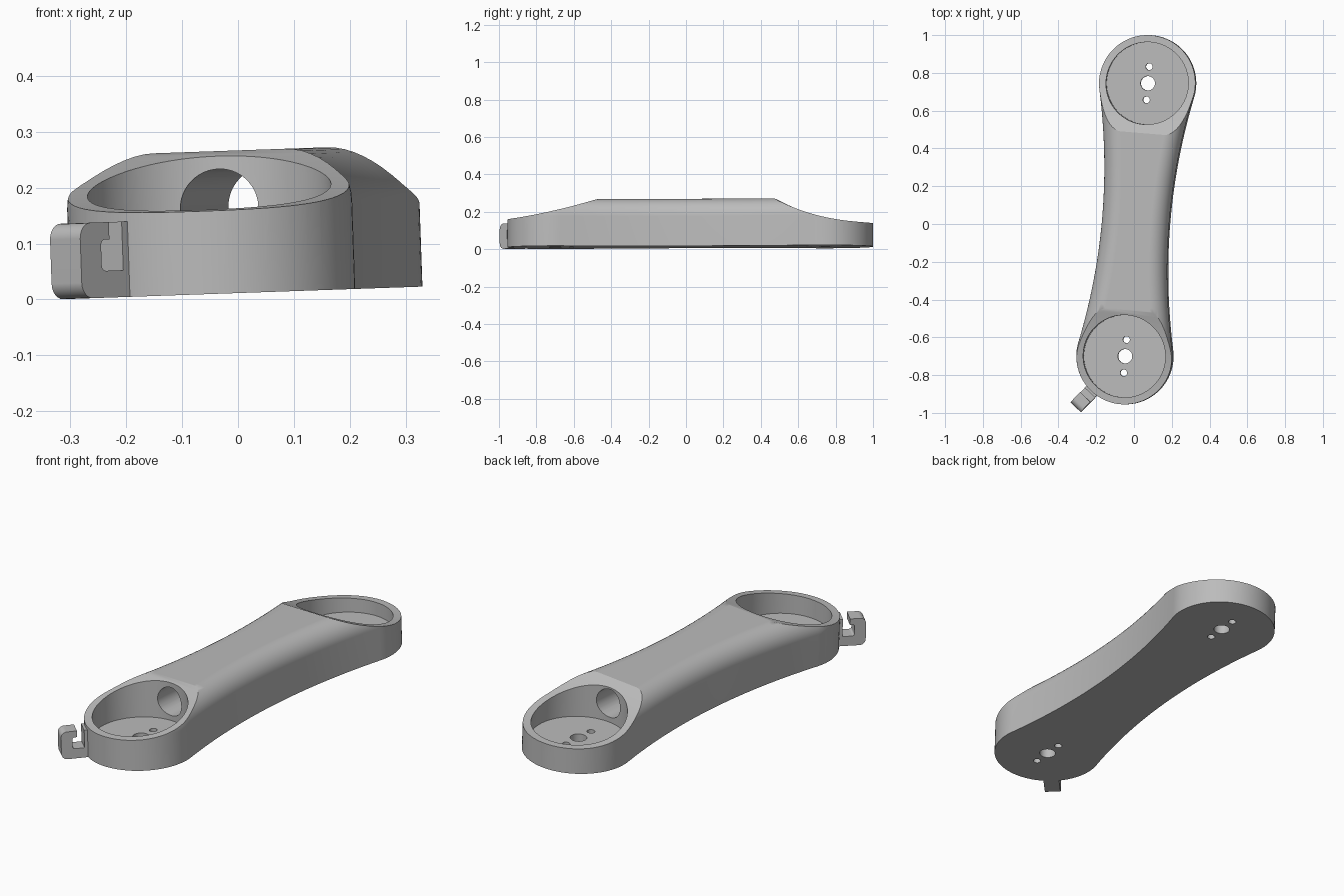
import bpy, bmesh, math
from mathutils import Matrix

cube = bpy.data.objects.get("Cube")
if cube:
    bpy.data.objects.remove(cube, do_unlink=True)

END = 0.725      # distance from middle to each cup centre
RADIUS = 0.255   # outer cup radius
HEIGHT = 0.255   # full body height
FILLET = 0.095   # rounding of the upper edges
FLOOR = 0.058    # cup floor thickness

# The whole arm is turned slightly and tilted sideways
PLACE = (Matrix.Translation((0.0, 0.0, 0.0115)) @ Matrix.Rotation(-0.035, 4, 'Y')
         @ Matrix.Translation((0.015, 0.0225, 0)) @ Matrix.Rotation(-0.083, 4, 'Z'))

grey = bpy.data.materials.new("plain_grey")
grey.use_nodes = True
COLOUR = (0.5, 0.5, 0.5, 1)
grey.diffuse_color = COLOUR
grey.node_tree.nodes["Principled BSDF"].inputs["Base Color"].default_value = COLOUR


def finish(name, bm):
    bmesh.ops.recalc_face_normals(bm, faces=bm.faces)
    mesh = bpy.data.meshes.new(name)
    bm.to_mesh(mesh)
    bm.free()
    mesh.materials.append(grey)
    obj = bpy.data.objects.new(name, mesh)
    bpy.context.collection.objects.link(obj)
    return obj


def loft(name, rings):
    """Closed solid through equally long rings of points."""
    bm = bmesh.new()
    rows = [[bm.verts.new(p) for p in ring] for ring in rings]
    n = len(rows[0])
    for low, high in zip(rows, rows[1:]):
        for i in range(n):
            j = (i + 1) % n
            bm.faces.new((low[i], low[j], high[j], high[i]))
    bm.faces.new(rows[0][::-1])
    bm.faces.new(rows[-1])
    return finish(name, bm)


def prism(name, profile, half):
    """Extrude a (y, z) profile sideways along x."""
    return loft(name, [[(x, y, z) for y, z in profile] for x in (-half, half)])


def cylinder(name, radius, length, matrix, sides=64):
    bm = bmesh.new()
    bmesh.ops.create_cone(bm, cap_ends=True, segments=sides, radius1=radius,
                          radius2=radius, depth=length, matrix=matrix)
    return finish(name, bm)


def select_only(obj):
    bpy.ops.object.select_all(action='DESELECT')
    obj.select_set(True)
    bpy.context.view_layer.objects.active = obj


def cut(obj, tool, operation='DIFFERENCE'):
    tool.hide_render = True
    mod = obj.modifiers.new("cut", 'BOOLEAN')
    mod.operation, mod.solver, mod.object = operation, 'EXACT', tool
    select_only(obj)
    bpy.ops.object.modifier_apply(modifier=mod.name)
    bpy.data.objects.remove(tool, do_unlink=True)


def outline():
    """Waisted plan outline: (x, y, normal x, normal y), anticlockwise."""
    phi = math.radians(12)
    y1 = END - RADIUS * math.sin(phi)
    bow = math.tan(phi) / (2 * y1)
    waist = RADIUS * math.cos(phi) - bow * y1 * y1
    half = []
    for i in range(24):                       # concave right side
        y = -y1 + 2 * y1 * i / 24
        slope = 2 * bow * y
        size = math.hypot(1, slope)
        half.append((waist + bow * y * y, y, 1 / size, -slope / size))
    for i in range(48):                       # round back end
        a = -phi + (math.pi + 2 * phi) * i / 48
        c, s = math.cos(a), math.sin(a)
        half.append((RADIUS * c, END + RADIUS * s, c, s))
    return half + [tuple(-k for k in p) for p in half]


# Body with rounded upper edges
shape = outline()
levels = [(0, 0)]
for i in range(11):
    a = math.pi / 2 * i / 10
    levels.append((FILLET * (1 - math.cos(a)), HEIGHT - FILLET + FILLET * math.sin(a)))
body = loft("arm_body", [[(x - nx * d, y - ny * d, z) for x, y, nx, ny in shape]
                         for d, z in levels])

# Swooping cut that lowers both ends
steps = [i / 20 for i in range(21)]
front = [(-0.48 - 0.52 * t, 0.148 + 0.107 * (1 - t) ** 1.65) for t in steps]
back = [(0.46 + 0.54 * t, 0.124 + 0.131 * (1 - t) ** 2.2) for t in steps]
envelope = ([(-1, -0.1)] + front[::-1] + [(-0.47, 0.3), (0.45, 0.3)]
            + back + [(1, -0.1)])
cut(body, prism("end_cutter", envelope, 0.5), 'INTERSECT')

# Cups, shaft holes and screw holes at both ends
for side in (-1, 1):
    y = side * END
    cut(body, cylinder("cup_cutter", 0.218, 0.4,
                       Matrix.Translation((0, y, FLOOR + 0.2)), 96))
    for radius, offset in ((0.038, 0), (0.018, 0.088), (0.018, -0.088)):
        cut(body, cylinder("hole_cutter", radius, 0.3,
                           Matrix.Translation((0, y + offset, 0)), 32))

# Tunnel joining the two cups
cut(body, cylinder("tunnel_cutter", 0.07, 1.2,
                   Matrix.Translation((0, 0, 0.153)) @ Matrix.Rotation(math.pi / 2, 4, 'X'), 48))


def corner(cx, cy, r, start, sweep=90):
    """Points of a rounded corner."""
    angles = [math.radians(start + sweep * i / 6) for i in range(7)]
    return [(cx + r * math.cos(a), cy + r * math.sin(a)) for a in angles]


# Cable hook: floor, outer upright and a lip turned back over the slot
hook_profile = ([(0.235, 0)] + corner(0.347, 0.028, 0.028, -90)
                + corner(0.347, 0.107, 0.028, 0)
                + [(0.3, 0.135), (0.3, 0.104)] + corner(0.312, 0.094, 0.01, 90, -90)
                + corner(0.312, 0.058, 0.01, 0, -90)
                + [(0.267, 0.048), (0.267, 0.135), (0.235, 0.135)])
hook = prism("cable_hook", hook_profile, 0.0375)
hook.data.transform(Matrix.Translation((0, -END, 0))
                    @ Matrix.Rotation(math.radians(226 - 90) + 0.083, 4, 'Z'))

# Place and shade
for obj in (body, hook):
    obj.data.transform(PLACE)
    select_only(obj)
    bpy.ops.object.shade_smooth_by_angle(angle=math.radians(25))
    obj.modifiers.new("even_shading", 'WEIGHTED_NORMAL').keep_sharp = True
